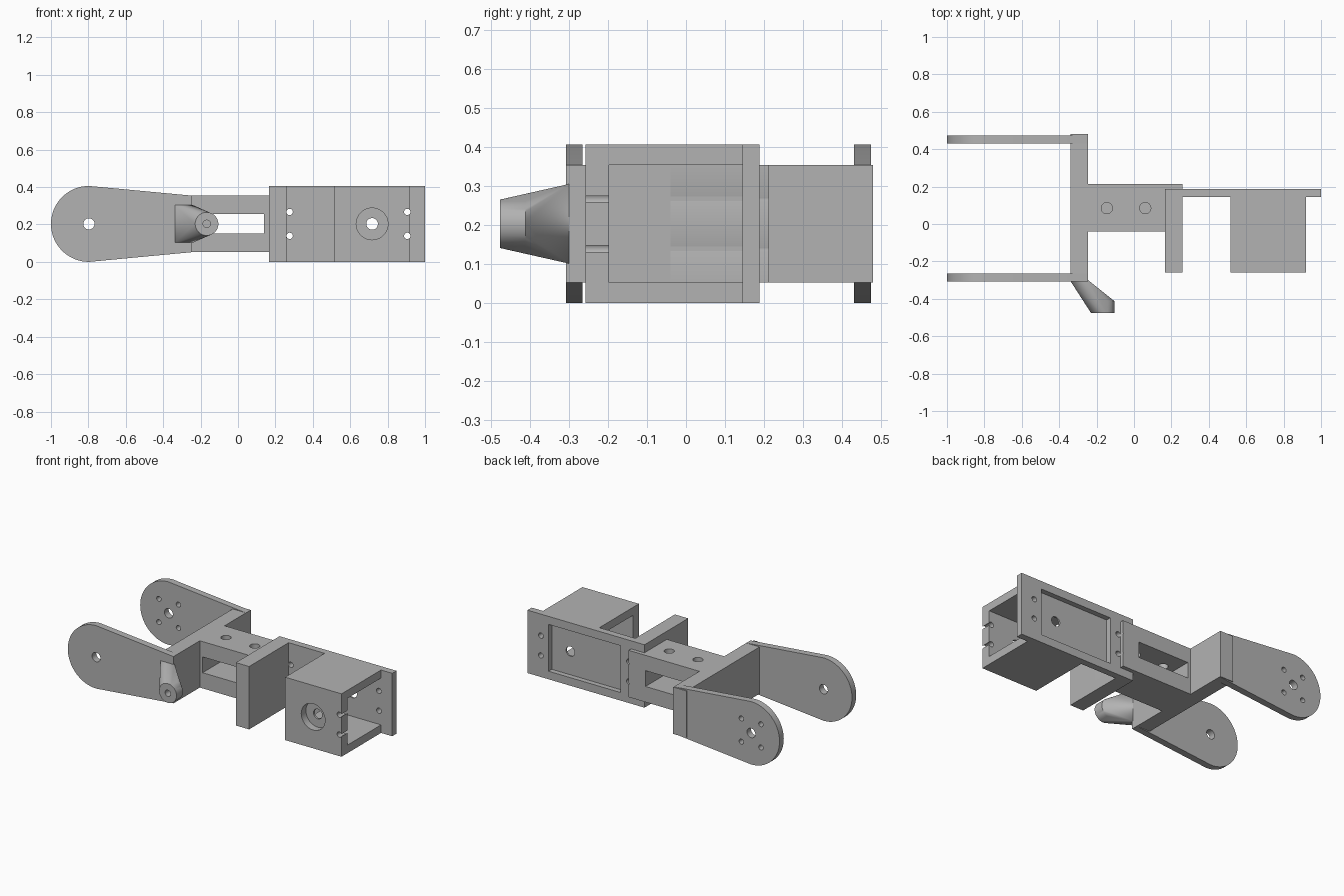
import bpy, bmesh, math
from mathutils import Matrix, Vector

cube = bpy.data.objects.get("Cube")
if cube:
    bpy.data.objects.remove(cube)

grey = bpy.data.materials.new("plain grey")
grey.use_nodes = True
GREY = (0.45, 0.45, 0.45, 1)
grey.diffuse_color = GREY
grey.node_tree.nodes["Principled BSDF"].inputs["Base Color"].default_value = GREY

MID = 0.203          # height of the centre line
TOP = 2 * MID        # full height
LOW, HIGH = 0.052, 0.354   # height range of the slimmer parts


def make(name, bm):
    bmesh.ops.recalc_face_normals(bm, faces=bm.faces)
    mesh = bpy.data.meshes.new(name)
    bm.to_mesh(mesh)
    bm.free()
    mesh.materials.append(grey)
    ob = bpy.data.objects.new(name, mesh)
    bpy.context.collection.objects.link(ob)
    return ob


def block(name, x, y, z):
    """Box from three (min, max) ranges."""
    bm = bmesh.new()
    size = [b - a for a, b in (x, y, z)]
    mid = [(a + b) / 2 for a, b in (x, y, z)]
    bmesh.ops.create_cube(bm, size=1, matrix=Matrix.Translation(mid) @ Matrix.Diagonal((*size, 1)))
    return make(name, bm)


def rod(x, other, r, span, axis="Y"):
    """Round cutter along Y (other = z) or along Z (other = y)."""
    bm = bmesh.new()
    mid = sum(span) / 2
    place = (x, mid, other) if axis == "Y" else (x, other, mid)
    turn = Matrix.Rotation(math.pi / 2, 4, "X") if axis == "Y" else Matrix()
    bmesh.ops.create_cone(bm, cap_ends=True, segments=32, radius1=r, radius2=r,
                          depth=span[1] - span[0], matrix=Matrix.Translation(place) @ turn)
    return make("cutter", bm)


def cut(ob, *cutters):
    """Subtract each cutter, then discard it."""
    bpy.context.view_layer.objects.active = ob
    for c in cutters:
        mod = ob.modifiers.new("cut", "BOOLEAN")
        mod.operation, mod.solver, mod.object = "DIFFERENCE", "EXACT", c
        bpy.ops.object.modifier_apply(modifier=mod.name)
        bpy.data.objects.remove(c)


def arm(name, y0, y1):
    """Plate with a round end, tapering toward the crossbar."""
    bm = bmesh.new()
    pts = [(-0.245, LOW), (-0.245, HIGH)]
    for i in range(33):
        a = math.pi / 2 + math.pi * i / 32
        pts.append((-0.797 + MID * math.cos(a), MID + MID * math.sin(a)))
    face = bm.faces.new([bm.verts.new((x, y0, z)) for x, z in pts])
    ext = bmesh.ops.extrude_face_region(bm, geom=[face])
    bmesh.ops.translate(bm, vec=(0, y1 - y0, 0),
                        verts=[v for v in ext["geom"] if isinstance(v, bmesh.types.BMVert)])
    ob = make(name, bm)
    cut(ob, rod(-0.797, MID, 0.03, (y0 - 0.1, y1 + 0.1)))
    return ob


def screw_holes(x, span):
    return [rod(x, MID + s * 0.064, 0.017, span) for s in (-1, 1)]


# Fork: two arms on a crossbar
front_arm = arm("front_arm", -0.308, -0.265)
back_arm = arm("back_arm", 0.431, 0.474)
cut(back_arm, *[rod(-0.797 + sx * 0.07, MID + sz * 0.075, 0.016, (0.3, 0.6))
                for sx in (-1, 1) for sz in (-1, 1)])
crossbar = block("crossbar", (-0.34, -0.245), (-0.308, 0.48), (LOW, HIGH))

# Body with a slot along its depth and two holes in the top
body = block("body", (-0.25, 0.26), (-0.04, 0.213), (LOW, HIGH))
cut(body, block("cutter", (-0.225, 0.14), (-0.2, 0.4), (0.153, 0.255)),
    rod(-0.145, 0.085, 0.03, (0.2, 0.5), "Z"), rod(0.06, 0.085, 0.03, (0.2, 0.5), "Z"),
    *screw_holes(0.276, (-0.2, 0.4)))

# Upright flange beside the body
flange = block("flange", (0.165, 0.26), (-0.258, 0.15), (0, TOP))

# Back plate with a shallow rectangular recess
plate = block("back_plate", (0.165, 1.0), (0.145, 0.188), (0, TOP))
cut(plate, block("cutter", (0.335, 0.85), (0.155, 0.3), (LOW, HIGH)),
    rod(0.717, MID, 0.031, (0, 0.3)),
    *screw_holes(0.276, (0, 0.3)), *screw_holes(0.905, (0, 0.3)))

# Open sleeve with a stepped hole in the front wall
sleeve = block("sleeve", (0.517, 0.92), (-0.258, 0.148), (0, TOP))
cut(sleeve, block("cutter", (0.4, 1.1), (-0.197, 0.3), (LOW, HIGH)),
    rod(0.717, MID, 0.085, (-0.4, -0.21)), rod(0.717, MID, 0.031, (-0.4, 0)),
    *screw_holes(0.905, (-0.4, 0)))

# Spout: hull from a rectangle on the crossbar to a short round end
bm = bmesh.new()
for x in (-0.343, -0.245):
    for z in (0.101, 0.305):
        bm.verts.new((x, -0.30, z))
for y in (-0.412, -0.477):
    for i in range(48):
        a = math.tau * i / 48
        bm.verts.new(Vector((-0.167 + 0.062 * math.cos(a), y, MID + 0.062 * math.sin(a))))
hull = bmesh.ops.convex_hull(bm, input=bm.verts)
loose = {v for v in hull["geom_interior"] if isinstance(v, bmesh.types.BMVert)}
bmesh.ops.delete(bm, geom=list(loose), context="VERTS")
spout = make("spout", bm)
cut(spout, rod(-0.167, MID, 0.02, (-0.6, -0.415)))

# Smooth the round surfaces and keep the edges crisp
for ob in (front_arm, back_arm, body, plate, sleeve, spout):
    bpy.ops.object.select_all(action="DESELECT")
    ob.select_set(True)
    bpy.context.view_layer.objects.active = ob
    bpy.ops.object.shade_smooth_by_angle(angle=math.radians(30))
